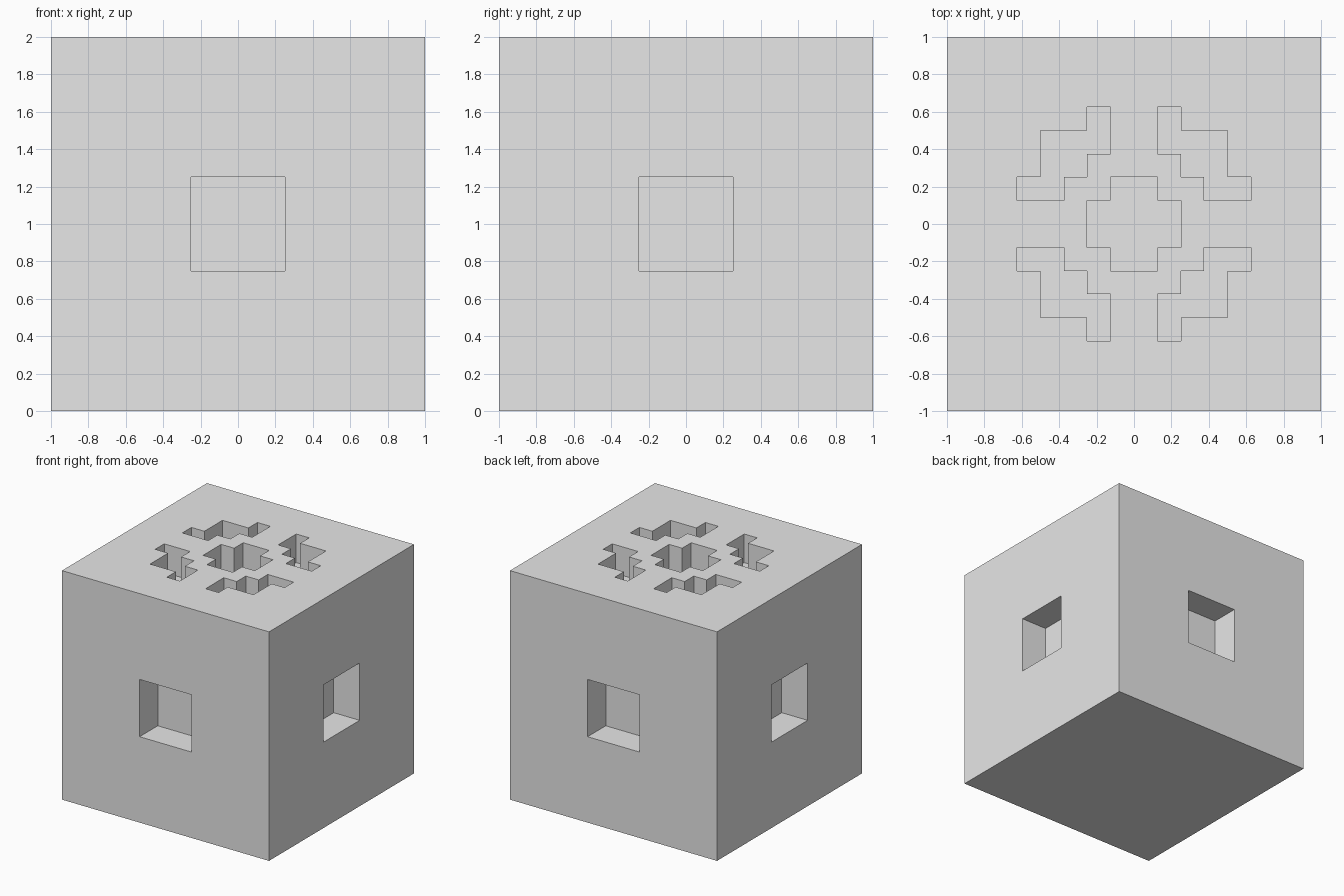
import bpy, bmesh
from math import pi
from mathutils import Matrix

cube = bpy.data.objects.get("Cube")
if cube:
    bpy.data.objects.remove(cube, do_unlink=True)

DEPTH = 0.25   # depth of every recess
U = 0.125      # grid step of the top pattern

grey = bpy.data.materials.new("light_grey")
grey.use_nodes = True
grey.diffuse_color = (0.8, 0.8, 0.8, 1)
grey.node_tree.nodes["Principled BSDF"].inputs["Base Color"].default_value = (0.8, 0.8, 0.8, 1)


def make_object(name, bm):
    bmesh.ops.recalc_face_normals(bm, faces=bm.faces)
    mesh = bpy.data.meshes.new(name)
    bm.to_mesh(mesh)
    bm.free()
    mesh.materials.append(grey)
    obj = bpy.data.objects.new(name, mesh)
    bpy.context.collection.objects.link(obj)
    return obj


def add_prism(bm, outline, matrix):
    """Extrude an outline from DEPTH below the surface to just above it."""
    verts = [bm.verts.new((x * U, y * U, 1 - DEPTH)) for x, y in outline]
    face = bm.faces.new(verts)
    out = bmesh.ops.extrude_face_region(bm, geom=[face])
    top = [g for g in out["geom"] if isinstance(g, bmesh.types.BMVert)]
    bmesh.ops.translate(bm, verts=top, vec=(0, 0, DEPTH + 0.1))
    bmesh.ops.transform(bm, matrix=matrix, verts=verts + top)


# Solid block
bm = bmesh.new()
bmesh.ops.create_cube(bm, size=2, matrix=Matrix.Translation((0, 0, 1)))
block = make_object("block", bm)

# Recess outlines in grid steps
square = [(-2, -2), (2, -2), (2, 2), (-2, 2)]
cross = [(-1, -2), (1, -2), (1, -1), (2, -1), (2, 1), (1, 1),
         (1, 2), (-1, 2), (-1, 1), (-2, 1), (-2, -1), (-1, -1)]
corner = [(1, 3), (2, 3), (2, 2), (3, 2), (3, 1), (5, 1),
          (5, 2), (4, 2), (4, 4), (2, 4), (2, 5), (1, 5)]

# Cutter: cross and four stepped corners on top, a square on each side
bm = bmesh.new()
lift = Matrix.Translation((0, 0, 1))
add_prism(bm, cross, lift)
for i in range(4):
    turn = lift @ Matrix.Rotation(i * pi / 2, 4, "Z")
    add_prism(bm, corner, turn)
    add_prism(bm, square, turn @ Matrix.Rotation(pi / 2, 4, "X"))
cutter = make_object("recess_cutter", bm)
cutter.hide_render = True
cutter.hide_viewport = True

# Cut the recesses
cut = block.modifiers.new("recesses", "BOOLEAN")
cut.operation = "DIFFERENCE"
cut.solver = "EXACT"
cut.object = cutter
